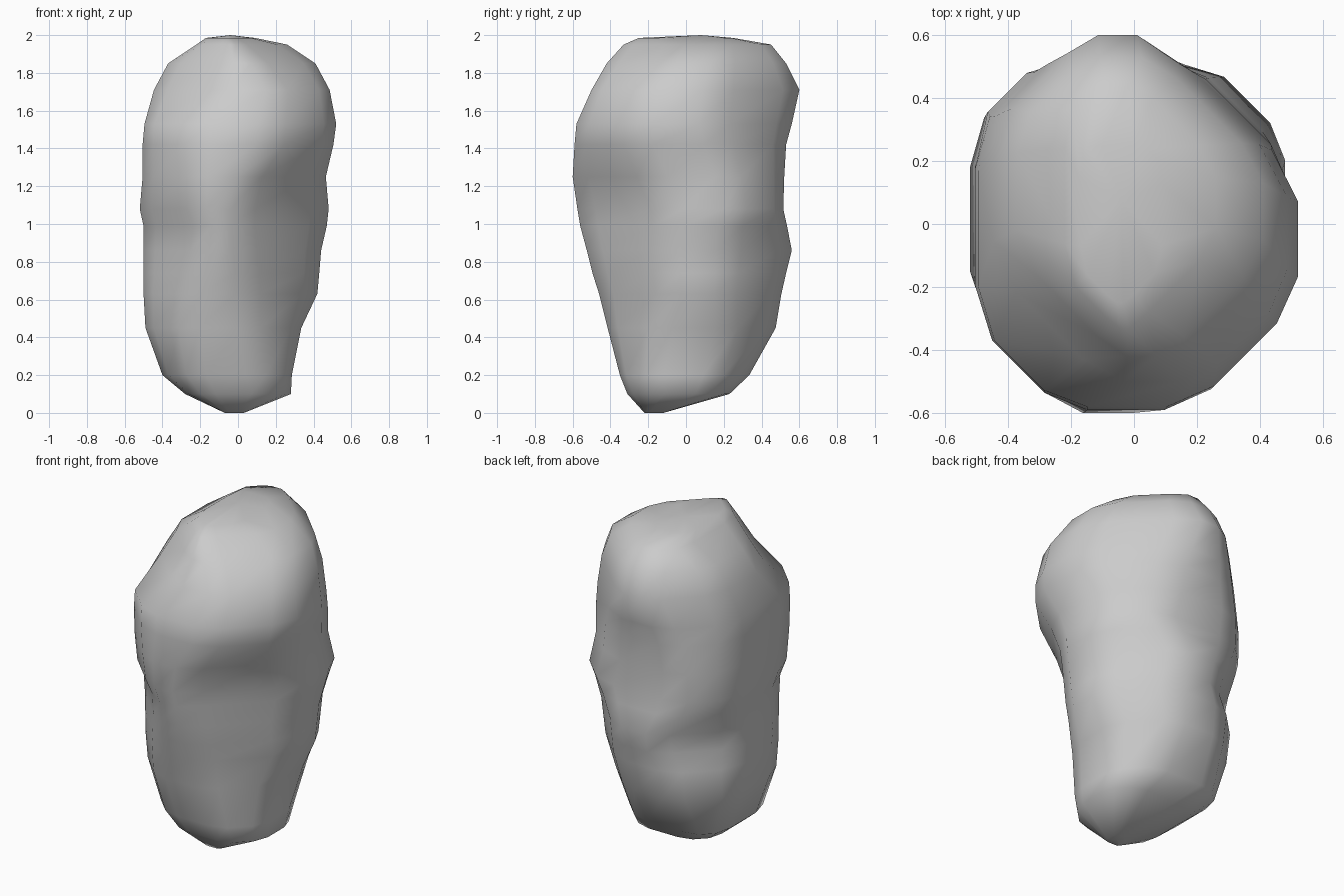
import bpy, bmesh
from math import sin, cos, pi
from mathutils import Vector

# Boulder slices: height, then outline reach in 8 compass directions
# (right, back right, back, back left, left, front left, front, front right)
SLICES = [
    (0.00, .03, -.08, -.12, -.06, .07, .19, .22, .16),
    (0.10, .28, .26, .23, .27, .28, .33, .31, .30),
    (0.20, .285, .30, .335, .42, .40, .40, .35, .315),
    (0.45, .335, .38, .475, .485, .49, .465, .415, .325),
    (0.63, .42, .425, .505, .505, .50, .48, .46, .34),
    (0.74, .43, .437, .53, .47, .50, .482, .495, .355),
    (0.86, .44, .45, .56, .495, .50, .485, .525, .365),
    (0.99, .47, .48, .535, .535, .50, .495, .56, .375),
    (1.08, .48, .51, .515, .55, .52, .53, .575, .385),
    (1.25, .465, .475, .52, .555, .505, .55, .60, .435),
    (1.42, .505, .465, .53, .54, .505, .555, .59, .52),
    (1.53, .52, .455, .56, .53, .495, .55, .58, .52),
    (1.71, .485, .44, .60, .51, .445, .40, .50, .48),
    (1.85, .41, .405, .53, .46, .37, .32, .42, .35),
    (1.95, .26, .31, .45, .38, .22, .26, .33, .22),
    (1.985, .09, .19, .25, .26, .17, .21, .25, .15),
]


def outline(z, reach):
    """Octagon touching the eight reaches, with its corners cut to 16 sides."""
    reach = [r * (1.045 if i % 2 else 1) for i, r in enumerate(reach)]
    corners = []
    for i in range(8):
        a = i * pi / 4
        t = (reach[(i + 1) % 8] - reach[i] * cos(pi / 4)) / sin(pi / 4)
        corners.append(Vector((cos(a) * reach[i] - sin(a) * t,
                               sin(a) * reach[i] + cos(a) * t, z)))
    pts = []
    for i in range(8):
        p, q = corners[i - 1], corners[i]
        pts += [p.lerp(q, .2), p.lerp(q, .8)]
    return pts


# Loft the slices into one closed stone
bm = bmesh.new()
rings = [[bm.verts.new(p) for p in outline(s[0], s[1:])] for s in SLICES]
for low, high in zip(rings, rings[1:]):
    for i in range(16):
        j = (i + 1) % 16
        bm.faces.new((low[i], low[j], high[j], high[i]))

# Close the ends
top = bm.verts.new((-.04, .08, 2.0))
bottom = bm.verts.new((-.02, -.17, 0))
for i in range(16):
    j = (i + 1) % 16
    bm.faces.new((rings[-1][i], rings[-1][j], top))
    bm.faces.new((rings[0][j], rings[0][i], bottom))
bmesh.ops.recalc_face_normals(bm, faces=bm.faces)
for f in bm.faces:
    f.smooth = True

mesh = bpy.data.meshes.new("boulder")
bm.to_mesh(mesh)
bm.free()
boulder = bpy.data.objects.new("boulder", mesh)
bpy.context.collection.objects.link(boulder)
